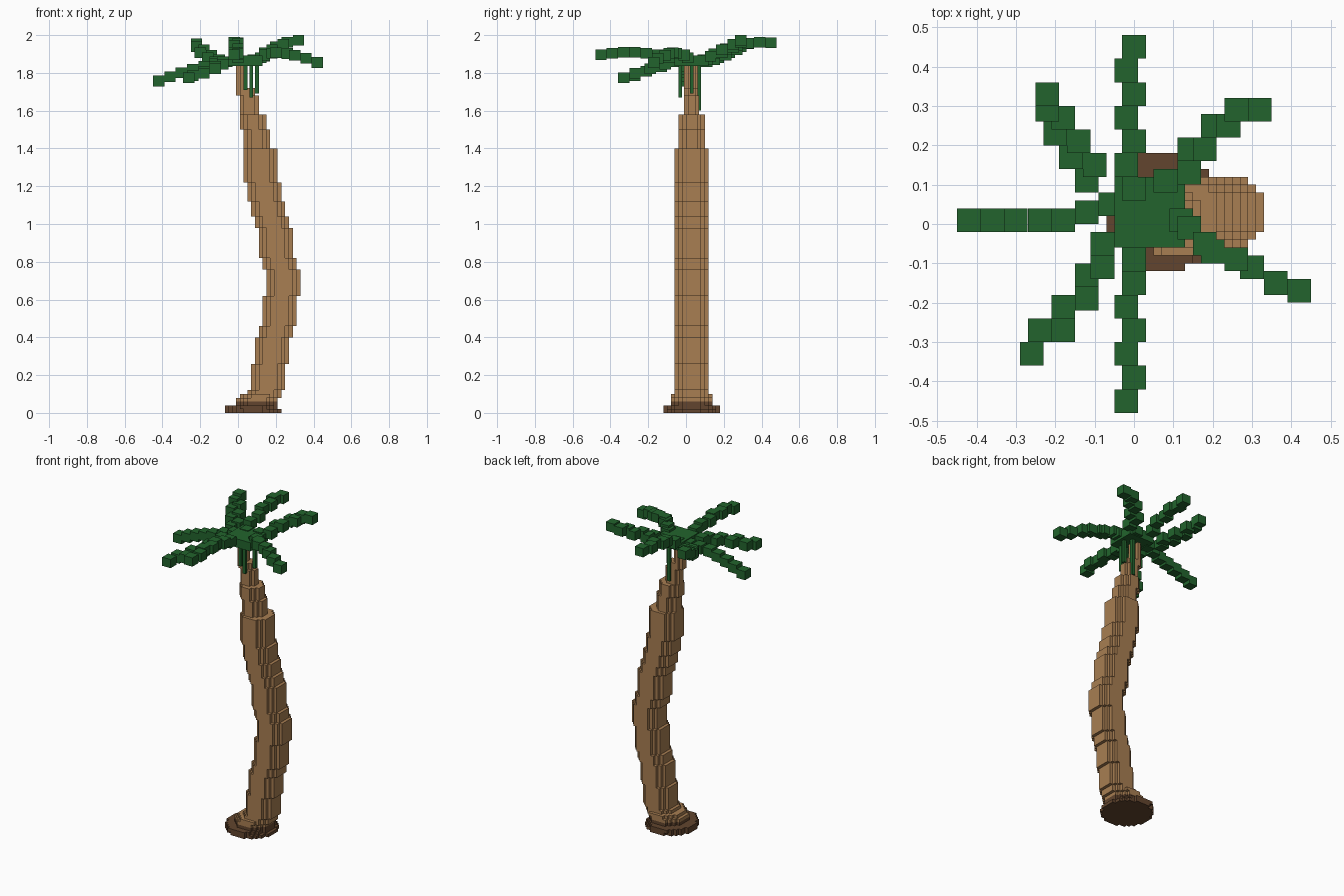
import bpy, bmesh, math
from mathutils import Matrix, Vector

if "Cube" in bpy.data.objects:
    bpy.data.objects.remove(bpy.data.objects["Cube"], do_unlink=True)

U = 0.02                     # trunk voxel size
LEAF = (0.06, 0.06, 0.056)   # leaf block size
CY = 0.03                    # depth of the trunk axis


def material(name, rgb):
    lin = [((c / 255 + 0.055) / 1.055) ** 2.4 for c in rgb] + [1.0]
    m = bpy.data.materials.new(name)
    m.use_nodes = True
    m.diffuse_color = lin
    m.node_tree.nodes["Principled BSDF"].inputs["Base Color"].default_value = lin
    return m


BARK = material("bark tan", (168, 126, 82))
ROOT = material("root brown", (98, 69, 46))
GREEN = material("leaf green", (34, 100, 45))


def finish(name, bm, mat):
    bmesh.ops.recalc_face_normals(bm, faces=bm.faces)
    me = bpy.data.meshes.new(name)
    bm.to_mesh(me)
    bm.free()
    me.materials.append(mat)
    bpy.context.collection.objects.link(bpy.data.objects.new(name, me))


def block(bm, centre, size):
    mat = Matrix.Translation(centre) @ Matrix.Diagonal((*size, 1))
    bmesh.ops.create_cube(bm, size=1, matrix=mat)


def stepped_disc(bm, z0, z1, x0, width, depth):
    """Extruded ellipse whose outline follows the voxel grid."""
    nx, ny = round(width / U), round(depth / U)
    upper = []
    for i in range(nx):
        u = (i + 0.5 - nx / 2) / (nx / 2)
        v = ny / 2 * math.sqrt(1 - u * u)
        h = (math.floor(v + 1e-6) + 0.5 if ny % 2 else max(1, round(v))) * U
        if upper and abs(upper[-1][1] - h) < 1e-6:
            upper[-1] = (x0 + (i + 1) * U, h)
        else:
            upper += [(x0 + i * U, h), (x0 + (i + 1) * U, h)]
    outline = [(x, CY + h) for x, h in upper] + [(x, CY - h) for x, h in reversed(upper)]
    face = bm.faces.new([bm.verts.new((x, y, z0)) for x, y in outline])
    top = bmesh.ops.extrude_face_region(bm, geom=[face], use_keep_orig=True)["geom"]
    bmesh.ops.translate(bm, vec=(0, 0, z1 - z0),
                        verts=[g for g in top if isinstance(g, bmesh.types.BMVert)])


# Root plate
bm = bmesh.new()
stepped_disc(bm, 0.00, 0.02, -0.07, 0.30, 0.30)
stepped_disc(bm, 0.02, 0.04, -0.07, 0.28, 0.30)
stepped_disc(bm, 0.04, 0.06, -0.01, 0.22, 0.22)
finish("root_plate", bm, ROOT)

# Trunk sections: top height, ring width, ring depth
SECTIONS = [(0.10, 0.22, 0.22), (1.40, 0.18, 0.18), (1.58, 0.14, 0.14),
            (1.72, 0.10, 0.08), (1.84, 0.06, 0.08)]
# Lean of the trunk: top height and left edge of each ring
LEAN = [(0.08, -0.01), (0.10, 0.01), (0.12, 0.05), (0.26, 0.07), (0.40, 0.09),
        (0.46, 0.11), (0.62, 0.13), (0.76, 0.15), (0.82, 0.13), (0.98, 0.11),
        (1.04, 0.09), (1.12, 0.07), (1.22, 0.05), (1.40, 0.03), (1.50, 0.03),
        (1.58, 0.01), (1.68, 0.01), (1.72, -0.01), (1.84, -0.01)]
bm = bmesh.new()
z = 0.06
for top, left in LEAN:
    width, depth = next(s[1:] for s in SECTIONS if top <= s[0])
    stepped_disc(bm, z, top, left, width, depth)
    z = top
finish("trunk", bm, BARK)


def frond(name, count, sway, start, middle, tip):
    """Row of grid-snapped blocks on an arc, swaying from side to side."""
    a, b, c = Vector(start), Vector(middle), Vector(tip)
    along = (c - a).normalized()
    side = Vector((-along.y, along.x, 0))
    bm = bmesh.new()
    for i in range(count):
        t = i / (count - 1)
        p = a * (2 * t - 1) * (t - 1) + b * 4 * t * (1 - t) + c * t * (2 * t - 1)
        p += side * (sway if i % 2 else -sway)
        p.x = round(p.x / U) * U
        p.y = (math.floor(p.y / U) + 0.5) * U
        block(bm, p, LEAF)
    finish(name, bm, GREEN)


# Seven fronds
frond("back_frond", 7, 0.01, (0, .09, 1.87), (-.01, .27, 1.945), (-.01, .45, 1.96))
frond("front_frond", 7, 0.01, (0, -.09, 1.88), (-.01, -.27, 1.91), (-.01, -.45, 1.895))
frond("right_frond", 7, 0, (-.06, .05, 1.86), (-.24, .01, 1.82), (-.42, .01, 1.757))
frond("back_right_frond", 8, -0.015, (-.10, .12, 1.86), (-.17, .22, 1.90), (-.23, .32, 1.955))
frond("front_right_frond", 8, 0.015, (-.06, -.05, 1.86), (-.15, -.20, 1.815), (-.27, -.32, 1.775))
frond("back_left_frond", 8, -0.015, (.10, .09, 1.87), (.19, .22, 1.93), (.31, .30, 1.972))
frond("front_left_frond", 8, 0, (.12, .01, 1.88), (.23, -.08, 1.905), (.42, -.17, 1.855))

# Crown where the fronds meet
bm = bmesh.new()
for x in (-0.02, 0.04, 0.10):
    for y in (-0.03, 0.03, 0.09):
        block(bm, (x, y, 1.865), LEAF)
finish("crown", bm, GREEN)

# Thin leaves hanging beside the trunk: position and lowest point
bm = bmesh.new()
for x, y, low in ((.07, -.03, 1.67), (.04, -.03, 1.71), (.07, .07, 1.60), (.10, .03, 1.69)):
    block(bm, (x, y, (low + 1.84) / 2), (U, U, 1.84 - low))
finish("hanging_leaves", bm, GREEN)
